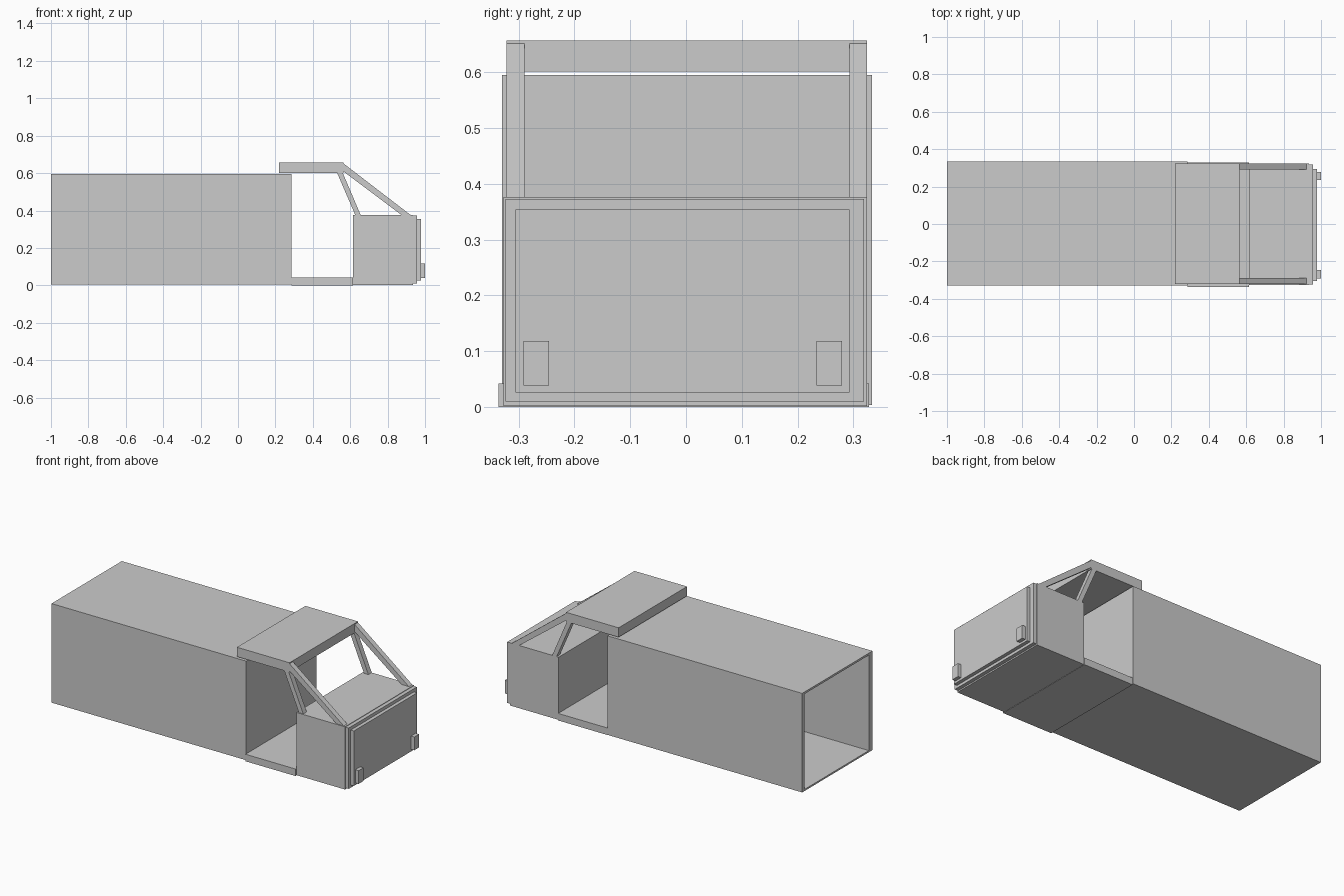
import bpy, bmesh

if "Cube" in bpy.data.objects:
    bpy.data.objects.remove(bpy.data.objects["Cube"])


def finish(name, bm):
    bmesh.ops.recalc_face_normals(bm, faces=bm.faces)
    mesh = bpy.data.meshes.new(name)
    bm.to_mesh(mesh)
    bm.free()
    obj = bpy.data.objects.new(name, mesh)
    bpy.context.collection.objects.link(obj)
    return obj


def prism(bm, profile, y0, y1):
    """Extrude an (x, z) outline from y0 to y1."""
    face = bm.faces.new([bm.verts.new((x, y0, z)) for x, z in profile])
    new = bmesh.ops.extrude_face_region(bm, geom=[face])["geom"]
    for v in new:
        if isinstance(v, bmesh.types.BMVert):
            v.co.y = y1


def box(name, x, y, z):
    bm = bmesh.new()
    prism(bm, [(x[0], z[0]), (x[1], z[0]), (x[1], z[1]), (x[0], z[1])], *y)
    return finish(name, bm)


def bar(name, profile, y):
    bm = bmesh.new()
    prism(bm, profile, *y)
    return finish(name, bm)


# Cargo body, hollowed from its open rear end
BACK, FRONT = -1.0, 0.285
bm = bmesh.new()
prism(bm, [(BACK, 0.004), (FRONT, 0.004), (FRONT, 0.595), (BACK, 0.595)], -0.330, 0.333)
bm.normal_update()
rear = [f for f in bm.faces if all(abs(v.co.x - BACK) < 1e-5 for v in f.verts)]
rim = bmesh.ops.extrude_discrete_faces(bm, faces=rear)["faces"][0]
for v in rim.verts:
    v.co.y = 0.313 if v.co.y > 0 else -0.295
    v.co.z = 0.583 if v.co.z > 0.3 else 0.014
well = bmesh.ops.extrude_discrete_faces(bm, faces=[rim])["faces"][0]
for v in well.verts:
    v.co.x = FRONT - 0.012
finish("cargo_body", bm)

# Cab floor, nose and roof
box("cab_floor", (FRONT, 0.614), (-0.336, 0.328), (0.0, 0.042))
box("cab_nose", (0.614, 0.935), (-0.327, 0.324), (0.002, 0.376))
box("cab_roof", (0.218, 0.565), (-0.3215, 0.324), (0.601, 0.657))

# Stepped front panels
box("front_frame", (0.935, 0.957), (-0.323, 0.319), (0.010, 0.373))
box("front_panel", (0.957, 0.978), (-0.305, 0.293), (0.026, 0.354))

# Window pillars and headlights on each side
sides = {
    "right": ((-0.3215, -0.289), (-0.291, -0.245)),
    "left": ((0.2925, 0.324), (0.234, 0.279)),
}
for side, (pillar_y, lamp_y) in sides.items():
    bar(f"windscreen_pillar_{side}",
        [(0.565, 0.651), (0.565, 0.608), (0.874, 0.376), (0.923, 0.376)], pillar_y)
    bar(f"door_pillar_{side}",
        [(0.530, 0.601), (0.560, 0.601), (0.656, 0.376), (0.627, 0.376)], pillar_y)
    box(f"headlight_{side}", (0.978, 1.0), lamp_y, (0.039, 0.118))
